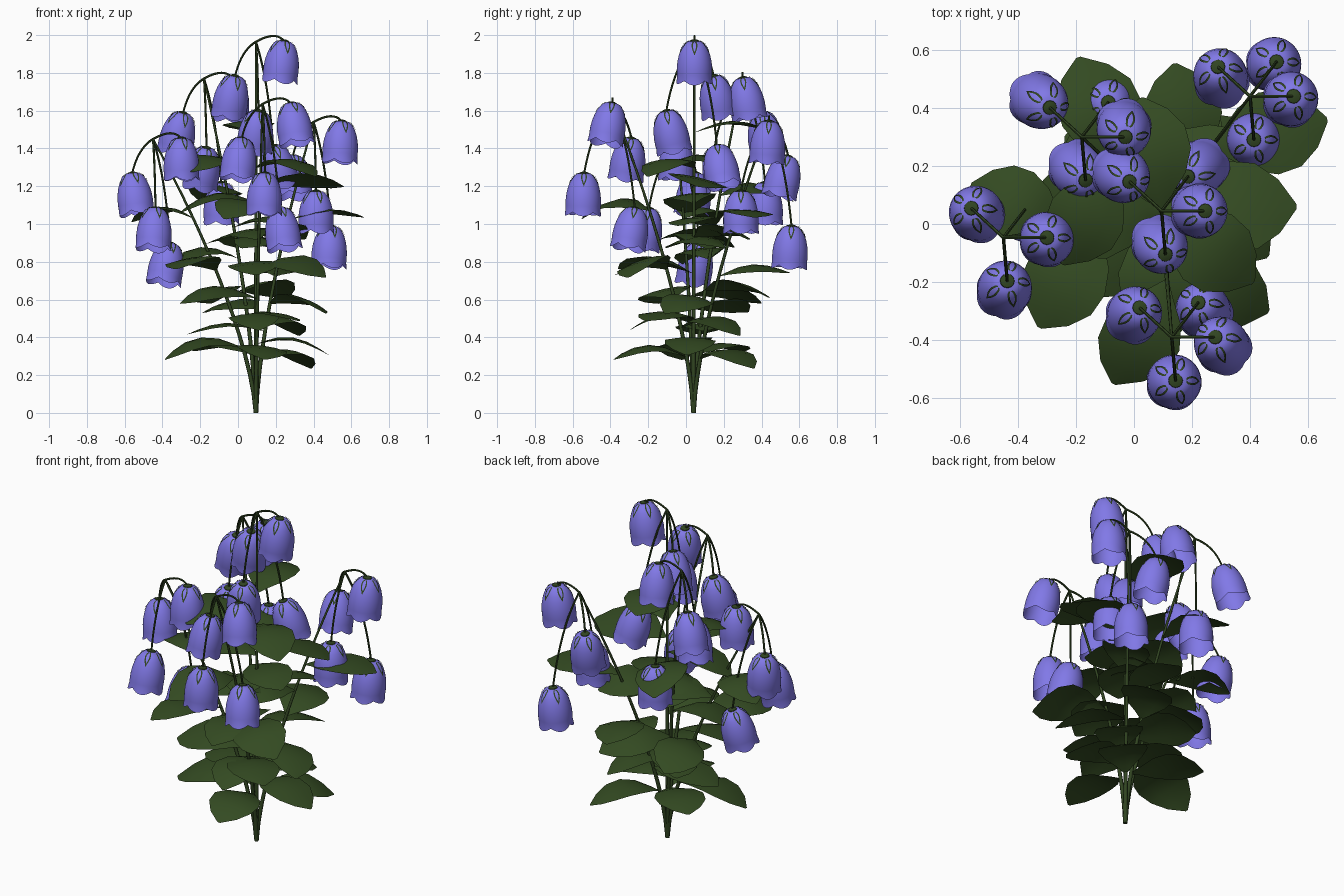
import bpy, math, random
from mathutils import Vector, Matrix

if "Cube" in bpy.data.objects:
    bpy.data.objects.remove(bpy.data.objects["Cube"])

random.seed(11)
GOLD = math.radians(137.5)
BASE = Vector((0.095, 0.04, 0))


def material(name, rgb):
    m = bpy.data.materials.new(name)
    m.diffuse_color = (*rgb, 1)
    m.use_nodes = True
    m.node_tree.nodes["Principled BSDF"].inputs["Base Color"].default_value = m.diffuse_color
    return m


LEAF = material("leaf green", (0.034, 0.070, 0.016))
STEM = material("stem green", (0.030, 0.058, 0.015))
PETAL = material("bell violet", (0.220, 0.190, 0.80))


def make(name, verts, faces, mat, smooth=50):
    me = bpy.data.meshes.new(name)
    me.from_pydata([tuple(v) for v in verts], [], faces)
    me.materials.append(mat)
    ob = bpy.data.objects.new(name, me)
    bpy.context.collection.objects.link(ob)
    bpy.ops.object.select_all(action='DESELECT')
    ob.select_set(True)
    bpy.context.view_layer.objects.active = ob
    bpy.ops.object.shade_smooth_by_angle(angle=math.radians(smooth))
    return ob


def grid_faces(rows, n, closed):
    """Quads joining consecutive rows of n vertices."""
    out = []
    for r in range(rows - 1):
        for i in range(n if closed else n - 1):
            j = (i + 1) % n
            out.append((r * n + i, r * n + j, (r + 1) * n + j, (r + 1) * n + i))
    return out


def tube(name, path, r0, r1, n=8):
    verts = []
    for k, p in enumerate(path):
        d = (path[min(k + 1, len(path) - 1)] - path[max(k - 1, 0)]).normalized()
        q = Vector((0, 0, 1)).rotation_difference(d)
        r = r0 + (r1 - r0) * k / (len(path) - 1)
        for i in range(n):
            a = math.tau * i / n
            verts.append(p + q @ Vector((r * math.cos(a), r * math.sin(a), 0)))
    m = len(path)
    faces = grid_faces(m, n, True)
    faces += [tuple(range(n))[::-1], tuple(range((m - 1) * n, m * n))]
    return make(name, verts, faces, STEM)


# bell outline: (radius, height below the cap)
PROFILE = [(0.012, 0.003), (0.035, 0.0), (0.054, -0.013), (0.070, -0.038), (0.082, -0.07),
           (0.090, -0.105), (0.0935, -0.14), (0.0935, -0.17), (0.0925, -0.188)]


def bell_radius(z):
    for (r0, z0), (r1, z1) in zip(PROFILE, PROFILE[1:]):
        if z >= z1:
            return r0 + (r1 - r0) * (z - z0) / (z1 - z0)
    return PROFILE[-1][0]


def bell(tag, top, shift):
    q = Vector((0, 0, -1)).rotation_difference(Vector((*shift, -0.17)).normalized())
    place = Matrix.Translation(top) @ q.to_matrix().to_4x4()
    n = 40
    # petal body with a lobed, slightly flared rim
    verts = []
    for k in range(len(PROFILE) + 1):
        for i in range(n):
            a = math.tau * i / n
            if k < len(PROFILE):
                r, z = PROFILE[k]
            else:
                lobe = abs(math.cos(2.5 * a))
                r, z = 0.092 + 0.005 * lobe, -0.203 - 0.021 * lobe
            verts.append((r * math.cos(a), r * math.sin(a), z))
    faces = grid_faces(len(PROFILE) + 1, n, True) + [tuple(range(n))]
    make("bell_" + tag, verts, faces, PETAL, 60).matrix_world = place
    # green cap button
    verts = [(r * math.cos(math.tau * i / 12), r * math.sin(math.tau * i / 12), z)
             for r, z in ((0.027, -0.004), (0.024, 0.005), (0.010, 0.010))
             for i in range(12)]
    make("cap_" + tag, verts, grid_faces(3, 12, True) + [tuple(range(24, 36))],
         STEM).matrix_world = place
    # five narrow sepals whose two raised edges lie on the bell
    verts, faces = [], []
    for s in range(5):
        for side in (-1, 1):
            o = len(verts)
            for k in range(7):
                t = k / 6
                z = -0.068 * t ** 1.5
                r = bell_radius(z) + 0.003
                half = 0.016 * math.sin(math.pi * min(1, 0.15 + 0.85 * t))
                for w in (half, max(half - 0.007, 0)):
                    a = math.tau * s / 5 + side * w / r
                    verts.append((r * math.cos(a), r * math.sin(a), z + 0.002))
            faces += [tuple(o + i for i in f) for f in grid_faces(7, 2, False)]
    make("sepals_" + tag, verts, faces, STEM).matrix_world = place


# leaf outline: (fraction along the leaf, half width)
OUTLINE = [(0, 0.006), (0.12, 0.045), (0.3, 0.11), (0.5, 0.143),
           (0.7, 0.135), (0.87, 0.085), (1, 0.008)]


def leaf(tag, root, az, length):
    arch = random.uniform(0.045, 0.07)
    drop = random.uniform(-0.06, 0.02)
    scale = length / 0.41
    verts = []
    for t, w in OUTLINE:
        z = arch * math.sin(math.pi * t) + drop * t * t
        for s in (-1, -0.5, 0, 0.5, 1):
            verts.append((length * t, s * w * scale, z - 0.016 * s * s * math.sin(math.pi * t)))
    ob = make("leaf_" + tag, verts, grid_faces(len(OUTLINE), 5, False), LEAF, 60)
    roll = Matrix.Rotation(random.uniform(-0.27, 0.27), 4, 'X')
    ob.matrix_world = Matrix.Translation(root) @ Matrix.Rotation(az, 4, 'Z') @ roll


# each stem: tip, azimuth and height fraction of its top leaf, lean of its four bells
STEMS = {
    "centre": ((0.095, 0.045, 1.965), 100, 0.755,
               [(-0.02, 0), (-0.03, 0.025), (-0.02, 0.035), (0.04, 0.03)]),
    "left": ((-0.45, -0.047, 1.45), 155, 0.71,
             [(0, -0.005), (0.02, -0.02), (-0.01, -0.03), (-0.03, -0.03)]),
    "back_right": ((0.40, 0.44, 1.54), 14, 0.66,
                   [(-0.01, -0.01), (0.01, -0.04), (0, 0), (-0.01, -0.01)]),
    "back_left": ((-0.18, 0.30, 1.77), 246, 0.745,
                  [(-0.005, 0.03), (-0.04, 0.025), (-0.03, 0.04), (0, 0)]),
    "front": ((0.13, -0.39, 1.635), 244, 0.655,
              [(0.025, -0.03), (-0.02, -0.025), (-0.005, -0.005), (0.02, -0.03)]),
}

for name, (tip, top_az, top_frac, leans) in STEMS.items():
    tip = Vector(tip)

    def on_stem(t):
        p = BASE.lerp(tip, t ** 1.45)
        p.z = tip.z * t
        return p

    # main stem, bending outward
    tube("stem_" + name, [on_stem(k / 14) for k in range(15)], 0.012, 0.005)

    # spiral of leaves
    count = int((top_frac - 0.17) / 0.095) + 1
    for k in range(count):
        frac = top_frac - 0.095 * k
        size = random.uniform(0.38, 0.42) * (0.9 if k == 0 and name == "left" else 1)
        leaf(f"{name}_{k + 1}", on_stem(frac), math.radians(top_az) - GOLD * k, size)

    # drooping stalks with bells
    for k, lean in enumerate(leans):
        a = GOLD * k
        out = Vector((math.cos(a), math.sin(a), 0)) * 0.15
        dz = -0.185 * k
        end = tip + out + Vector((0, 0, dz + 0.002))
        ctrl = tip + out * 0.72 + Vector((0, 0, dz * 0.42 + (0.06 if k == 0 else 0.03)))
        path = []
        for i in range(11):
            t = i / 10
            path.append(tip * (1 - t) ** 2 + ctrl * 2 * t * (1 - t) + end * t * t)
        tube(f"stalk_{name}_{k + 1}", path, 0.006, 0.0055, 6)
        bell(f"{name}_{k + 1}", end, lean)

# one more broad leaf on the right side
leaf("right_side", Vector((0.10, 0.045, 1.2)), math.radians(2), 0.46)
